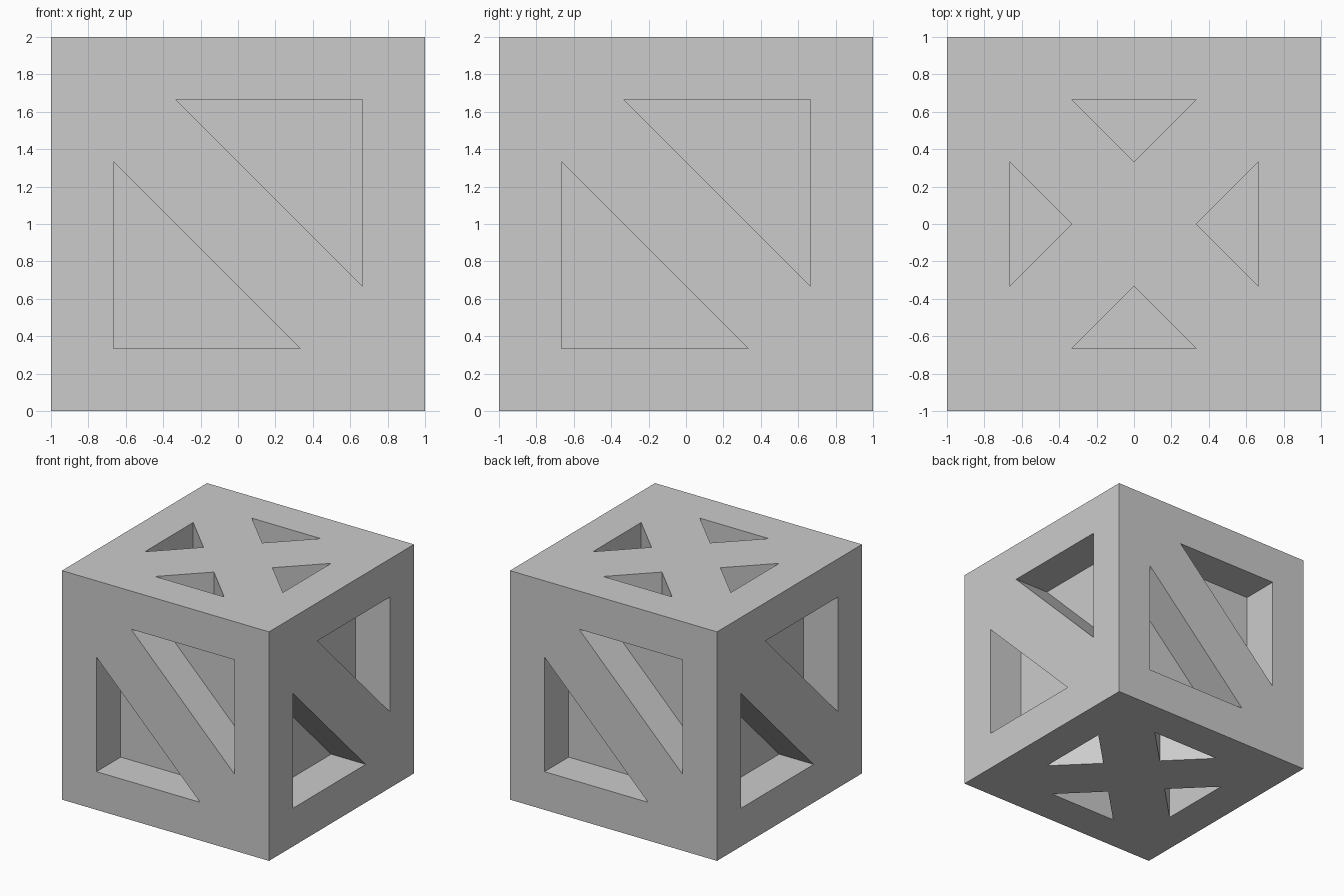
import bpy, bmesh
from math import pi
from mathutils import Matrix, Vector

if "Cube" in bpy.data.objects:
    bpy.data.objects.remove(bpy.data.objects["Cube"])

A, B = 1 / 3, 2 / 3          # recess proportions
DEPTH = 1 / 3                # recess depth
bm = bmesh.new()


def add_side(rot, triangles):
    """One crate side, modelled facing -y, then rotated into place."""
    def ring(pts, y):
        return [bm.verts.new(rot @ Vector((u, y, v))) for u, v in pts]

    def pairs(vs):
        return zip(vs, vs[1:] + vs[:1])

    # frame outline and triangular openings, filled as one flat plate
    loops = [ring([(-1, -1), (1, -1), (1, 1), (-1, 1)], -1)]
    loops += [ring(t, -1) for t in triangles]
    edges = [bm.edges.new(p) for l in loops for p in pairs(l)]
    normal = rot @ Vector((0, -1, 0))
    bmesh.ops.triangle_fill(bm, edges=edges, use_beauty=True, normal=normal)
    # recess walls and floors
    for outer, t in zip(loops[1:], triangles):
        inner = ring(t, -1 + DEPTH)
        for (a, b), (c, d) in zip(pairs(outer), pairs(inner)):
            bm.faces.new((a, b, d, c))
        bm.faces.new(inner)


# upright sides: one diagonal brace between two large recesses
brace = [[(-B, -B), (A, -B), (-B, A)], [(B, B), (-A, B), (B, -A)]]
for k in range(4):
    add_side(Matrix.Rotation(k * pi / 2, 3, 'Z'), brace)

# top and bottom: crossed braces between four small recesses
cross = [[(-A, -B), (A, -B), (0, -A)], [(B, -A), (B, A), (A, 0)],
         [(A, B), (-A, B), (0, A)], [(-B, A), (-B, -A), (-A, 0)]]
for s in (-1, 1):
    add_side(Matrix.Rotation(s * pi / 2, 3, 'X'), cross)

# weld the sides into one closed body standing on the floor
bmesh.ops.remove_doubles(bm, verts=bm.verts[:], dist=1e-4)
bmesh.ops.recalc_face_normals(bm, faces=bm.faces[:])
bmesh.ops.translate(bm, verts=bm.verts[:], vec=(0, 0, 1))

mesh = bpy.data.meshes.new("crate")
bm.to_mesh(mesh)
bm.free()
bpy.context.collection.objects.link(bpy.data.objects.new("crate", mesh))
